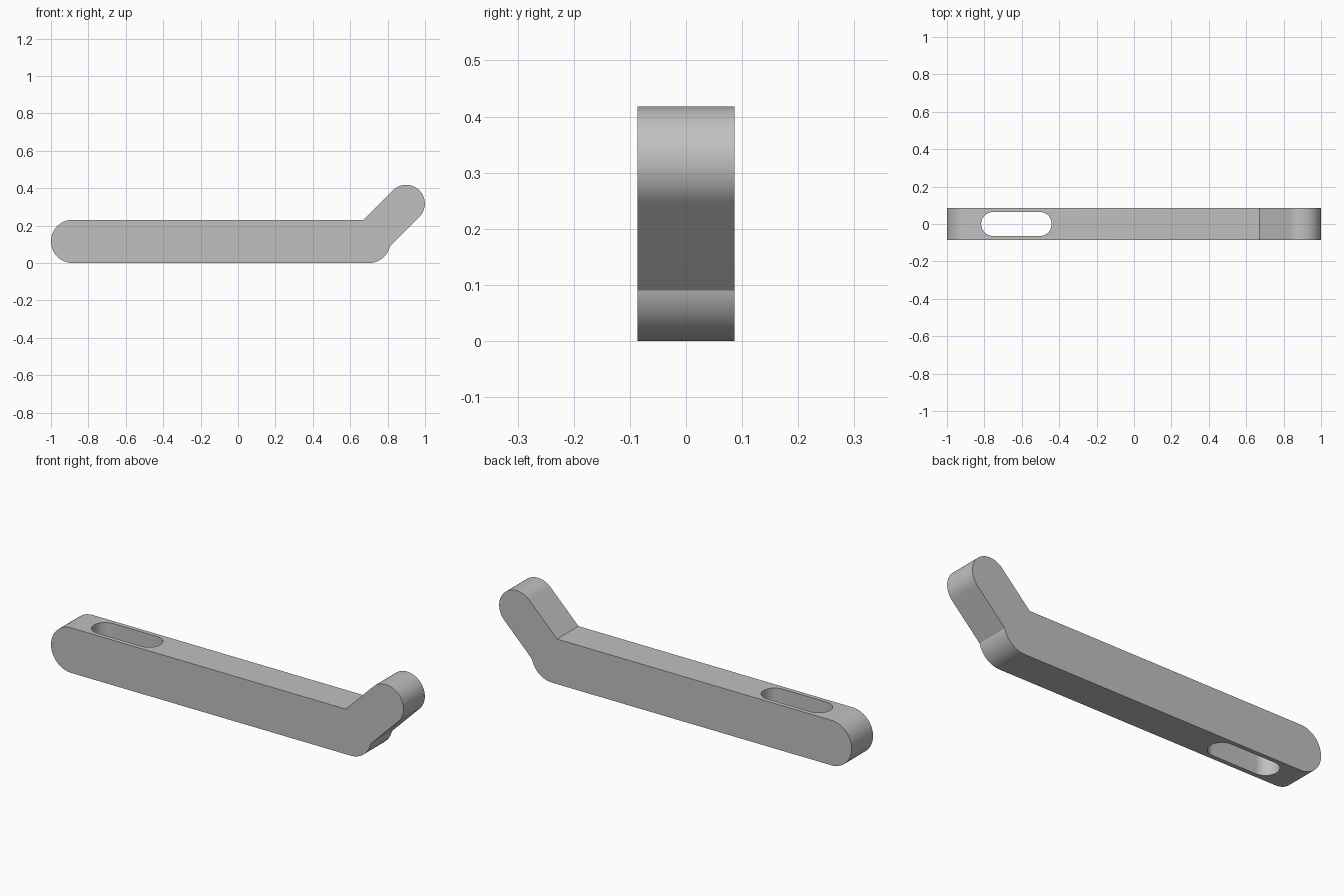
import bpy, bmesh, math
from mathutils import Vector

if "Cube" in bpy.data.objects:
    bpy.data.objects.remove(bpy.data.objects["Cube"])

HALF_W = 0.0865          # half thickness in y
R = 0.1155               # bar end radius
TIP_R = 0.1              # arm end radius
TIP = (0.899, 0.318)     # arm end centre
BAR_L, BAR_R = -1 + R, 0.70

grey = bpy.data.materials.new("grey")
grey.diffuse_color = (0.53, 0.53, 0.53, 1)
grey.use_nodes = True
grey.node_tree.nodes["Principled BSDF"].inputs["Base Color"].default_value = grey.diffuse_color


def arc(cx, cy, r, a0, a1, n=32):
    """Points along an arc, angles in degrees."""
    return [(cx + r * math.cos(math.radians(a0 + (a1 - a0) * i / n)),
             cy + r * math.sin(math.radians(a0 + (a1 - a0) * i / n)))
            for i in range(n + 1)]


def prism(name, points, place, sweep):
    """Extrude a closed 2D outline along a vector."""
    bm = bmesh.new()
    face = bm.faces.new([bm.verts.new(place(a, b)) for a, b in points])
    out = bmesh.ops.extrude_face_region(bm, geom=[face])
    verts = [v for v in out["geom"] if isinstance(v, bmesh.types.BMVert)]
    bmesh.ops.translate(bm, verts=verts, vec=Vector(sweep))
    bmesh.ops.recalc_face_normals(bm, faces=bm.faces)
    mesh = bpy.data.meshes.new(name)
    bm.to_mesh(mesh)
    bm.free()
    mesh.materials.append(grey)
    obj = bpy.data.objects.new(name, mesh)
    bpy.context.collection.objects.link(obj)
    return obj


# Where the 45 degree arm's underside meets the rounded bar end
offset = TIP[1] - TIP[0] - TIP_R * math.sqrt(2)      # underside: z = x + offset
dist = (BAR_R + offset - R) / math.sqrt(2)           # distance from end centre
meet = -45 + math.degrees(math.acos(min(1, abs(dist) / R)))
# Where the arm's upper side meets the bar top
notch_x = 2 * R - (TIP[1] - TIP[0] + TIP_R * math.sqrt(2))

# Lever: bar with round ends and a raised round-tipped arm
outline = arc(BAR_L, R, R, 90, 270)
outline += arc(BAR_R, R, R, -90, meet)
outline += arc(*TIP, TIP_R, -45, 135)
outline.append((notch_x, 2 * R))
lever = prism("lever", outline, lambda x, z: (x, -HALF_W, z), (0, 2 * HALF_W, 0))

# Slot running vertically through the bar
slot = arc(-0.753, 0, 0.064, 90, 270) + arc(-0.504, 0, 0.064, -90, 90)
cutter = prism("slot_cutter", slot, lambda x, y: (x, y, -0.1), (0, 0, 0.5))
cutter.hide_render = True

cut = lever.modifiers.new("slot", 'BOOLEAN')
cut.operation = 'DIFFERENCE'
cut.solver = 'EXACT'
cut.object = cutter
bpy.context.view_layer.objects.active = lever
lever.select_set(True)
bpy.ops.object.modifier_apply(modifier="slot")
bpy.data.objects.remove(cutter)
bpy.ops.object.shade_smooth_by_angle(angle=math.radians(25))
